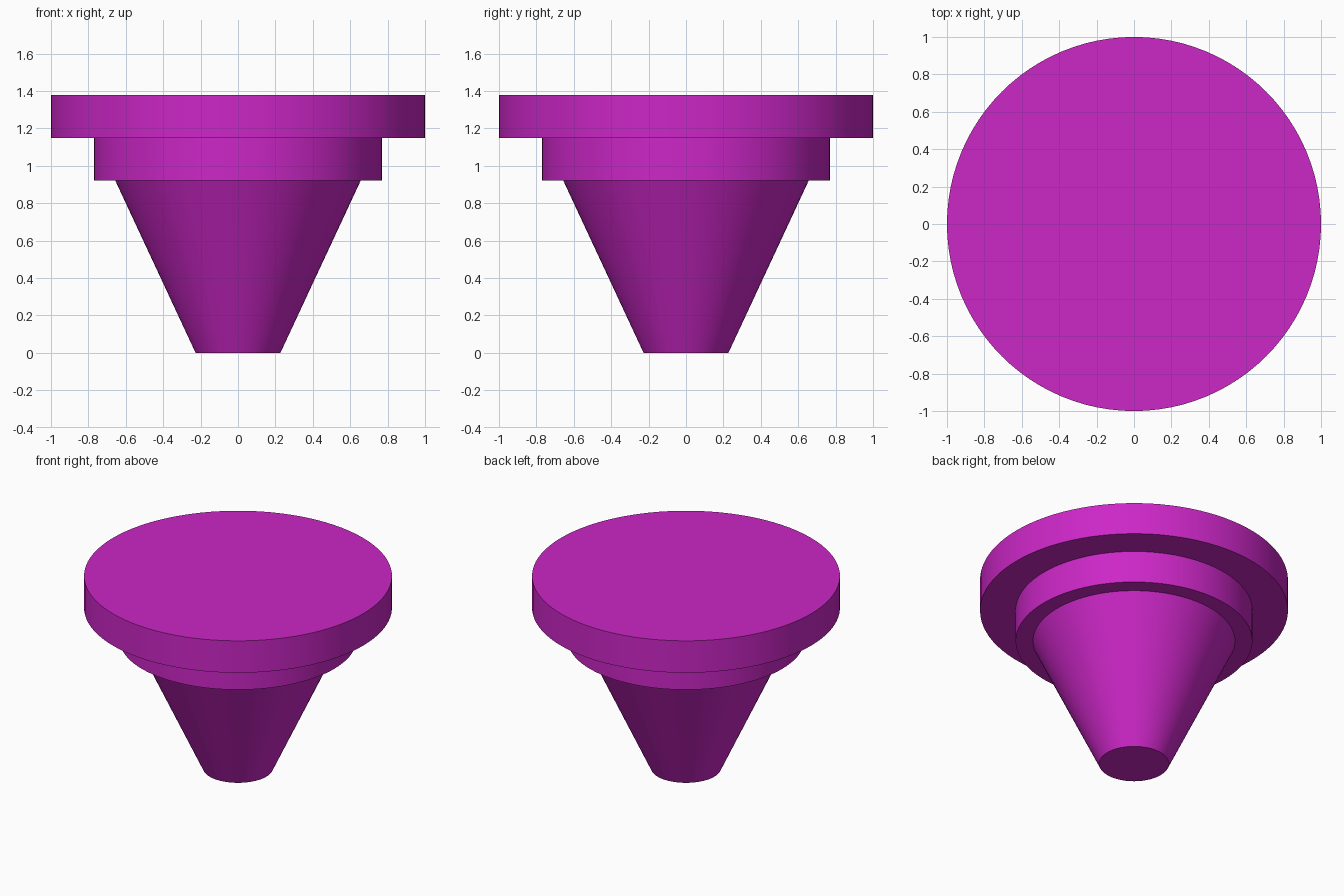
import bpy, bmesh, math

if "Cube" in bpy.data.objects:
    bpy.data.objects.remove(bpy.data.objects["Cube"])

SIDES = 96

magenta = bpy.data.materials.new("magenta")
magenta.diffuse_color = (0.604, 0.020, 0.571, 1)
magenta.use_nodes = True
magenta.node_tree.nodes["Principled BSDF"].inputs["Base Color"].default_value = magenta.diffuse_color


def lathe(name, profile):
    """Spin a (radius, z) profile round z; a zero radius closes to one point."""
    bm = bmesh.new()
    verts = [bm.verts.new((r, 0, z)) for r, z in profile]
    edges = [bm.edges.new(pair) for pair in zip(verts, verts[1:])]
    bmesh.ops.spin(bm, geom=verts + edges, cent=(0, 0, 0), axis=(0, 0, 1),
                   angle=2 * math.pi, steps=SIDES, use_merge=True)
    bmesh.ops.remove_doubles(bm, verts=bm.verts, dist=1e-4)
    bmesh.ops.recalc_face_normals(bm, faces=bm.faces)
    # Make sure the open shells face outwards (check a side wall)
    wall = max(bm.faces, key=lambda f: f.calc_center_median().xy.length - abs(f.normal.z) * 9)
    if wall.normal.xy.dot(wall.calc_center_median().xy) < 0:
        bmesh.ops.reverse_faces(bm, faces=bm.faces)
    mesh = bpy.data.meshes.new(name)
    bm.to_mesh(mesh)
    bm.free()
    obj = bpy.data.objects.new(name, mesh)
    bpy.context.collection.objects.link(obj)
    mesh.materials.append(magenta)
    bpy.ops.object.select_all(action='DESELECT')
    obj.select_set(True)
    bpy.context.view_layer.objects.active = obj
    bpy.ops.object.shade_smooth_by_angle(angle=math.radians(30))
    return obj


# Tapered stem with a closed foot
lathe("tapered_stem", [(0, 0), (0.227, 0), (0.656, 0.92)])
# Collar with its exposed underside
lathe("collar", [(0.656, 0.92), (0.769, 0.92), (0.769, 1.149)])
# Wide top plate: underside ring, rim, and top split into ring and centre
lathe("top_plate", [(0.769, 1.149), (1, 1.149), (1, 1.378), (0.769, 1.378), (0, 1.378)])
